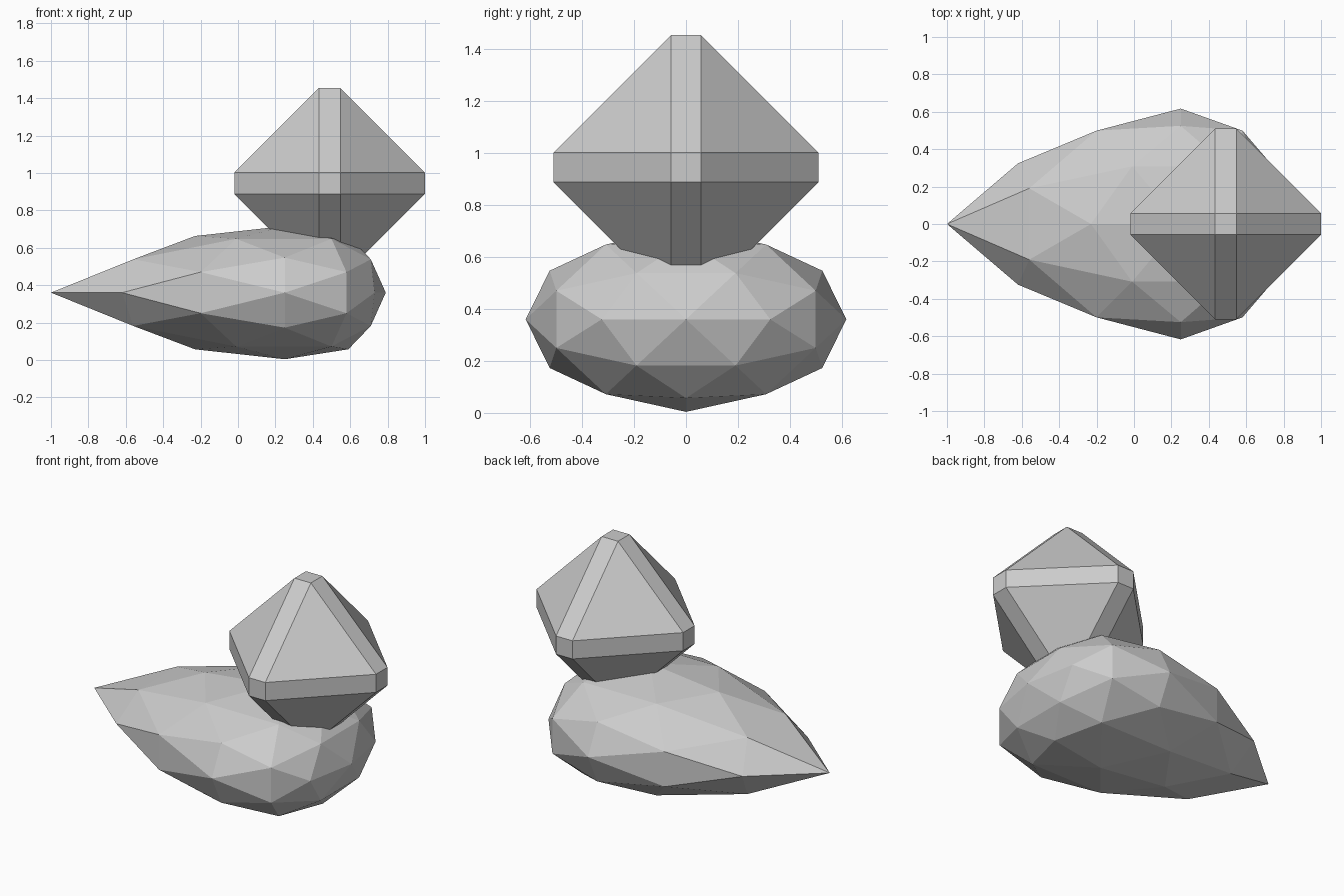
import bpy, bmesh, math
from itertools import product

if "Cube" in bpy.data.objects:
    bpy.data.objects.remove(bpy.data.objects["Cube"])


def hull_object(name, points, location):
    """Convex flat-faced solid around the points."""
    bm = bmesh.new()
    for p in points:
        bm.verts.new(p)
    bmesh.ops.convex_hull(bm, input=bm.verts[:])
    bmesh.ops.dissolve_limit(bm, angle_limit=math.radians(1),
                             verts=bm.verts[:], edges=bm.edges[:])
    bmesh.ops.recalc_face_normals(bm, faces=bm.faces[:])
    mesh = bpy.data.meshes.new(name)
    bm.to_mesh(mesh)
    bm.free()
    obj = bpy.data.objects.new(name, mesh)
    obj.location = location
    bpy.context.collection.objects.link(obj)
    return obj


def symmetric(a, b, c):
    """All sign flips and cyclic shifts of one point."""
    return {tuple(s * v for s, v in zip(signs, p))
            for p in ((a, b, c), (b, c, a), (c, a, b))
            for signs in product((1, -1), repeat=3)}


# Lengthwise profile: unit sphere x -> stretched x (blunt chest, pointed tail)
STRETCH = [(-1, -1.25), (-.851, -.87), (-.809, -.81), (-.526, -.48), (-.5, -.45),
           (-.309, -.26), (0, 0), (.309, .25), (.5, .33), (.526, .34),
           (.809, .46), (.851, .48), (1, .54)]


def stretch(x):
    return min(STRETCH, key=lambda s: abs(s[0] - x))[1]


# Body: sphere of 80 triangles, squashed and drawn out to a tail.
# Faces are built on the round sphere first, then reshaped.
sphere = (symmetric(0, .8507, .5257) | symmetric(1, 0, 0)
          | symmetric(.309, .5, .809))
sphere = {tuple(round(v, 4) + 0.0 for v in p) for p in sphere}
body = hull_object("body", sphere, (.25, 0, .36))
for v in body.data.vertices:
    v.co = (stretch(v.co.x), v.co.y * .617, v.co.z * .356)

# Head: octahedron with bevelled edges
head = hull_object("head", symmetric(.51, .057, .057), (.49, 0, .945))
